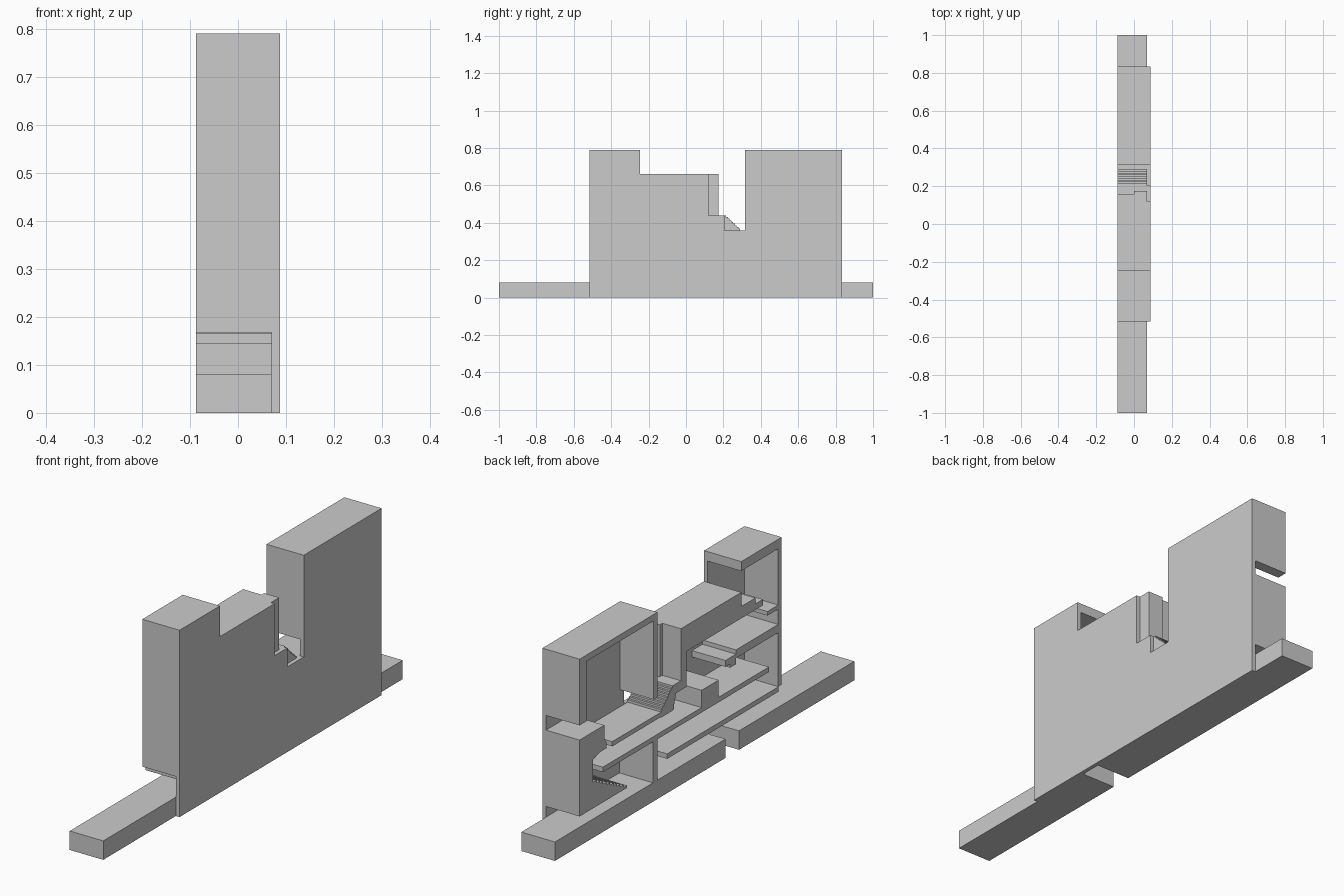
import bpy, bmesh

if "Cube" in bpy.data.objects:
    bpy.data.objects.remove(bpy.data.objects["Cube"])

X0, XW, X1 = -0.087, 0.07, 0.087   # cut plane, inner and outer face of the long wall


def profile(name, pts, x0=X0, x1=XW):
    """Extrude a (y, z) outline along x."""
    bm = bmesh.new()
    f = bm.faces.new([bm.verts.new((x0, y, z)) for y, z in pts])
    ext = bmesh.ops.extrude_face_region(bm, geom=[f])
    verts = [v for v in ext["geom"] if isinstance(v, bmesh.types.BMVert)]
    bmesh.ops.translate(bm, verts=verts, vec=(x1 - x0, 0, 0))
    bmesh.ops.recalc_face_normals(bm, faces=bm.faces)
    me = bpy.data.meshes.new(name)
    bm.to_mesh(me)
    bm.free()
    ob = bpy.data.objects.new(name, me)
    bpy.context.collection.objects.link(ob)
    return ob


def box(name, y0, y1, z0, z1, x0=X0, x1=XW):
    return profile(name, [(y0, z0), (y1, z0), (y1, z1), (y0, z1)], x0, x1)


def steps(ya, za, yb, zb, n):
    """Stair outline from (ya, za) up to (yb, zb): riser then tread."""
    pts = []
    for i in range(n):
        y = ya + (yb - ya) * i / n
        z = za + (zb - za) * (i + 1) / n
        pts += [(y, z), (y + (yb - ya) / n, z)]
    return [(ya, za)] + pts


# Long side wall with stepped skyline and entrance notch
profile("long_wall", [(-.515, 0), (.835, 0), (.835, .79), (.315, .79), (.315, .36),
                      (.205, .36), (.205, .44), (.12, .44), (.12, .66),
                      (-.245, .66), (-.245, .79), (-.515, .79)], XW, X1)

# Ground slabs either side of a narrow pit
box("ground_slab_back", -.14, 1, 0, .08)
box("ground_slab_front", -1, -.23, 0, .08)

# Back tower shell: roof, end wall and hanging inner wall in one section
profile("back_tower_shell", [(.835, .51), (.835, .79), (.315, .79), (.315, .43),
                             (.34, .43), (.34, .763), (.79, .763), (.79, .51)])

# Front tower shell: roof and end wall
profile("front_tower_shell", [(-.515, .167), (-.515, .79), (-.245, .79), (-.245, .75),
                              (-.492, .75), (-.492, .167)])

# Back core mass with a notch and a small stair at its foot
profile("back_core", [(.835, .448), (.835, .125)] + steps(.52, .125, .745, .235, 10)
        + [(.745, .33), (.70, .345), (.655, .345), (.655, .37), (.67, .388), (.67, .448)])

# Middle roof slab with the entrance end wall
profile("middle_roof", [(.158, .66), (.158, .43), (.12, .43), (.12, .55),
                        (-.39, .55), (-.39, .575), (-.34, .575), (-.34, .60),
                        (-.245, .60), (-.245, .66)])
box("entrance_jamb", .158, .175, .43, .66, 0, XW)
box("front_ledge", -.495, -.42, .495, .512)

# Entrance stair with landing
profile("entrance_stair", steps(.29, .36, .205, .44, 9)
        + [(.12, .44), (.12, .40), (.19, .40), (.21, .335), (.29, .335)])

# Floors
box("back_room_floor", .205, .617, .338, .358)
box("long_middle_floor", -.43, .68, .253, .274)
box("lower_floor", -.495, .25, .145, .166)
profile("front_room_floor", [(-.495, .43), (-.21, .43), (-.21, .412), (-.14, .412),
                             (-.14, .385), (-.17, .385), (-.17, .37), (-.21, .37),
                             (-.21, .395), (-.495, .395)])

# Block on the middle floor and cross wall in the basement
box("middle_block", -.094, .02, .274, .347)
box("basement_cross_wall", .315, .345, .08, .253)
